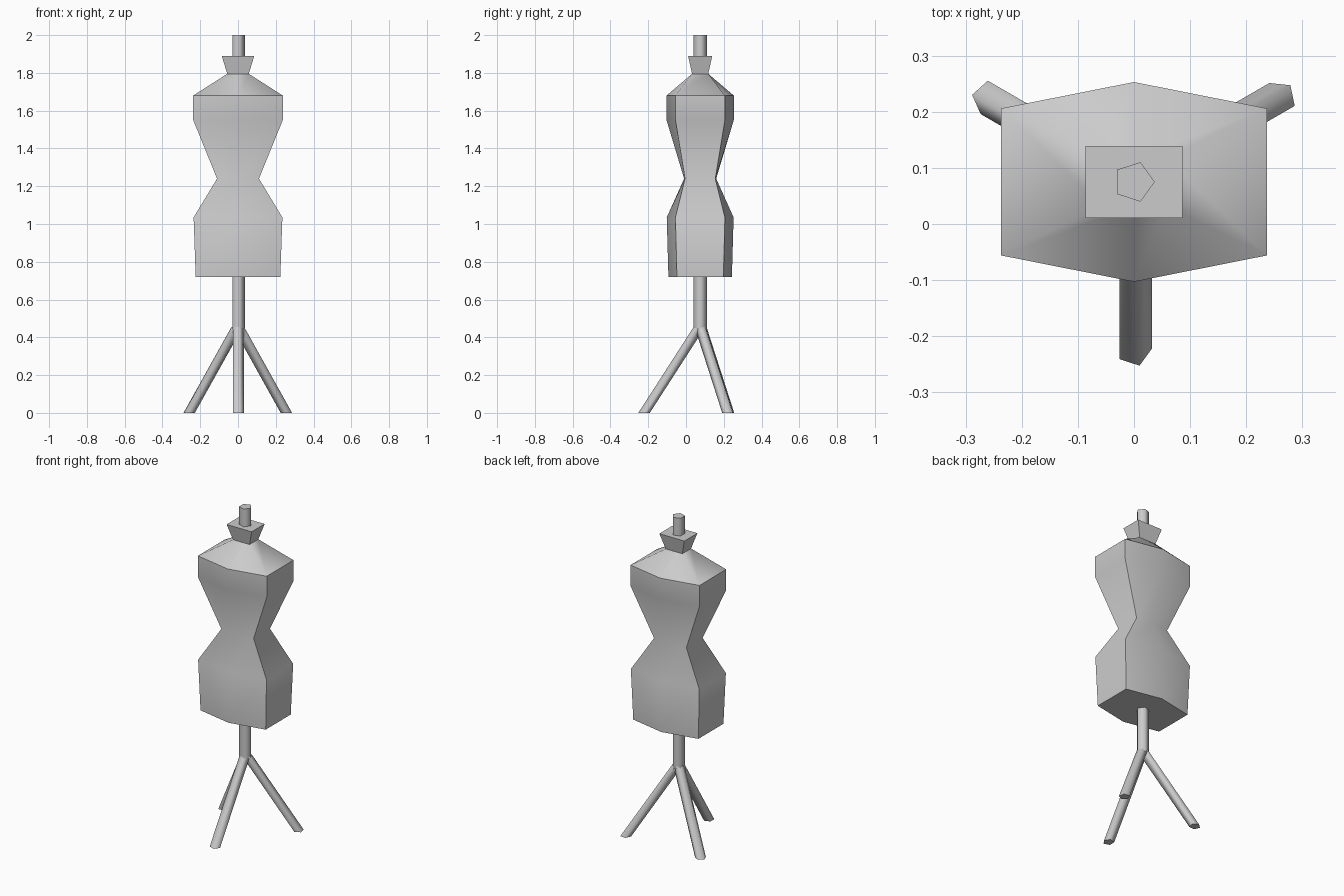
import bpy, bmesh
from math import cos, sin, pi, radians

if "Cube" in bpy.data.objects:
    bpy.data.objects.remove(bpy.data.objects["Cube"])

CY = 0.075  # the stand axis sits behind the world origin


def loft(name, rings, smooth=True, sharp=pi, cap_bottom=True, cap_top=True):
    """Skin matching rings from bottom to top, with flat end caps."""
    bm = bmesh.new()
    rows = [[bm.verts.new(p) for p in ring] for ring in rings]
    n = len(rows[0])
    for a, b in zip(rows, rows[1:]):
        for i in range(n):
            j = (i + 1) % n
            bm.faces.new((a[i], a[j], b[j], b[i])).smooth = smooth
    if cap_bottom:
        bm.faces.new(rows[0][::-1])
    if cap_top:
        bm.faces.new(rows[-1])
    bm.normal_update()
    for e in bm.edges:
        if len(e.link_faces) == 2 and e.calc_face_angle() > sharp:
            e.smooth = False
    mesh = bpy.data.meshes.new(name)
    bm.to_mesh(mesh)
    bm.free()
    obj = bpy.data.objects.new(name, mesh)
    bpy.context.collection.objects.link(obj)
    return obj


def hexagon(z, half_width, corner, middle):
    """Body section: side corners plus a centre point front and back."""
    return [(x * half_width, CY + y, z) for x, y in (
        (-1, -corner), (0, -middle), (1, -corner),
        (1, corner), (0, middle), (-1, corner))]


def pentagon(x, y, z, r, turn=0):
    return [(x + r * cos(turn + i * 2 * pi / 5),
             y + r * sin(turn + i * 2 * pi / 5), z) for i in range(5)]


# Torso with hips, waist and chest
loft("torso", [
    hexagon(0.72, 0.224, 0.123, 0.168),
    hexagon(1.035, 0.235, 0.131, 0.177),
    hexagon(1.24, 0.111, 0.080, 0.085),
    hexagon(1.55, 0.237, 0.131, 0.178),
    hexagon(1.68, 0.237, 0.131, 0.178)], sharp=radians(62), cap_top=False)

# Sloping shoulders
loft("shoulders", [
    hexagon(1.68, 0.237, 0.131, 0.178),
    hexagon(1.795, 0.057, 0.043, 0.043)], cap_bottom=False)

# Flared neck block
loft("neck_block", [
    hexagon(1.795, 0.057, 0.043, 0.043),
    hexagon(1.89, 0.086, 0.064, 0.064)], smooth=False)

# Centre pole
loft("pole", [pentagon(0, CY, z, 0.037) for z in (0.43, 2.0)])

# Three splayed legs
for k, name in enumerate(("front_leg", "right_leg", "left_leg")):
    turn = k * 2 * pi / 3
    dx, dy = cos(turn - pi / 2), sin(turn - pi / 2)
    loft(name, [
        pentagon(dx * 0.297, CY + dy * 0.297, 0, 0.032, turn),
        pentagon(dx * 0.004, CY + dy * 0.004, 0.455, 0.032, turn)])
